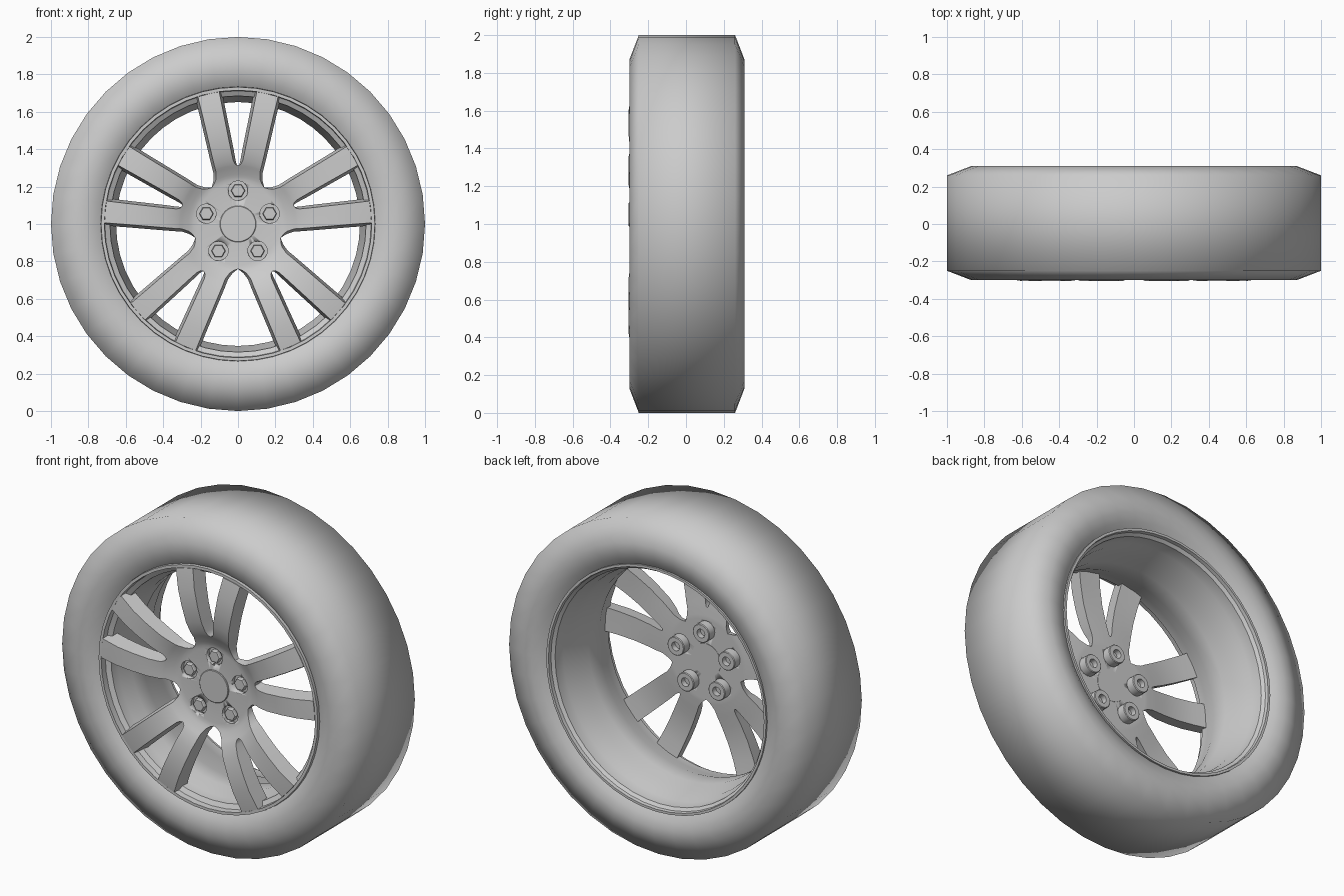
import bpy, bmesh
from math import sin, cos, pi, radians, degrees

cube = bpy.data.objects.get("Cube")
if cube:
    bpy.data.objects.remove(cube)

grey = bpy.data.materials.new("plain_grey")
grey.use_nodes = True
grey.diffuse_color = (0.6, 0.6, 0.6, 1)
grey.node_tree.nodes["Principled BSDF"].inputs["Base Color"].default_value = (0.6, 0.6, 0.6, 1)


def finish(bm, name, angle):
    bmesh.ops.remove_doubles(bm, verts=bm.verts, dist=0.0002)
    bmesh.ops.dissolve_degenerate(bm, edges=bm.edges, dist=0.0001)
    bmesh.ops.recalc_face_normals(bm, faces=bm.faces)
    mesh = bpy.data.meshes.new(name)
    bm.to_mesh(mesh)
    bm.free()
    mesh.materials.append(grey)
    obj = bpy.data.objects.new(name, mesh)
    bpy.context.collection.objects.link(obj)
    bpy.ops.object.select_all(action='DESELECT')
    obj.select_set(True)
    bpy.context.view_layer.objects.active = obj
    bpy.ops.object.shade_smooth_by_angle(angle=radians(angle))
    return obj


def lathe(name, profile, segments, centre=(0, 1), angle=35, closed=False):
    """Spin (radius, y) points round an axis along y."""
    bm = bmesh.new()
    rings = []
    for r, y in profile:
        rings.append([bm.verts.new((centre[0] + r * cos(2 * pi * i / segments), y,
                                    centre[1] + r * sin(2 * pi * i / segments)))
                      for i in range(segments)])
    pairs = list(zip(rings, rings[1:]))
    if closed:
        pairs.append((rings[-1], rings[0]))
    for a, b in pairs:
        for i in range(segments):
            j = (i + 1) % segments
            bm.faces.new((a[i], a[j], b[j], b[i]))
    return finish(bm, name, angle)


# Tyre with rounded sidewalls
lathe("tyre", [(0.73, -0.265), (0.77, -0.29), (0.82, -0.3), (0.87, -0.3), (1.0, -0.25),
               (1.0, 0.26), (0.87, 0.31), (0.82, 0.31), (0.77, 0.295), (0.73, 0.27)],
      40, angle=80)

# Stepped rim barrel with a lip on both edges
lathe("rim", [(0.735, -0.26), (0.732, -0.285), (0.715, -0.285), (0.712, -0.25), (0.685, -0.235),
              (0.68, -0.18), (0.652, -0.1), (0.652, 0.0), (0.675, 0.06), (0.68, 0.15),
              (0.695, 0.18), (0.7, 0.25), (0.717, 0.265), (0.72, 0.285), (0.735, 0.285),
              (0.735, 0.26), (0.71, 0.2), (0.71, -0.2)], 48, closed=True)

# Hub and paired spokes: radius, inner angle, outer angle, front y, back y
HALF = 36
rings = [(0.09, 0, HALF, -0.225, -0.195), (0.22, 0, HALF, -0.225, -0.195),
         (0.24, 0, HALF, -0.228, -0.195), (0.25, 0, 30.3, -0.231, -0.195),
         (0.265, 0, 26.5, -0.237, -0.196), (0.3, 0, 23, -0.255, -0.2),
         (0.312, 0, 22.6, -0.262, -0.201), (0.32, 2.7, 22.4, -0.266, -0.202),
         (0.34, 4.3, 22, -0.275, -0.204), (0.4, 5.5, 20.7, -0.294, -0.212),
         (0.5, 6.7, 19.2, -0.304, -0.218), (0.6, 7.5, 18.2, -0.305, -0.212),
         (0.713, 8.1, 17.5, -0.287, -0.195)]
COLS = 4
bm = bmesh.new()
for pair in range(5):
    for side in (-1, 1):
        front, back = [], []
        for r, lo, hi, yf, yb in rings:
            draft = degrees(0.015 / r)
            lo_b = max(lo * 0.5, lo - draft)
            hi_b = min((hi + HALF) / 2, hi + draft)
            for row, y, a0, a1 in ((front, yf, lo, hi), (back, yb, lo_b, hi_b)):
                angles = [radians(72 * pair + side * (a0 + (a1 - a0) * i / COLS))
                          for i in range(COLS + 1)]
                row.append([bm.verts.new((r * sin(a), y, 1 + r * cos(a))) for a in angles])
        for k in range(len(rings) - 1):
            for grid in (front, back):
                for i in range(COLS):
                    bm.faces.new((grid[k][i], grid[k][i + 1], grid[k + 1][i + 1], grid[k + 1][i]))
            # Window walls, only where the sector is open
            if rings[k + 1][1] > 0:
                bm.faces.new((front[k][0], front[k + 1][0], back[k + 1][0], back[k][0]))
            if rings[k + 1][2] < HALF:
                bm.faces.new((front[k][-1], front[k + 1][-1], back[k + 1][-1], back[k][-1]))
        for k in (0, -1):
            for i in range(COLS):
                bm.faces.new((front[k][i], front[k][i + 1], back[k][i + 1], back[k][i]))
spokes = finish(bm, "hub_and_spokes", 40)

# Centre cap
lathe("centre_cap", [(0, -0.232), (0.094, -0.232), (0.097, -0.229), (0.097, -0.193), (0, -0.193)], 32)

# Five wheel nuts, each in a round recess with a sleeve behind
for n in range(5):
    a = radians(90 + 72 * n)
    c = (0.178 * cos(a), 1 + 0.178 * sin(a))
    cutter = lathe(f"nut_recess_cutter_{n}",
                   [(0, -0.3), (0.052, -0.3), (0.052, -0.15), (0, -0.15)], 24, c)
    cutter.hide_render = True
    cutter.hide_viewport = True
    cut = spokes.modifiers.new(f"recess_{n}", 'BOOLEAN')
    cut.operation = 'DIFFERENCE'
    cut.object = cutter
    lathe(f"nut_sleeve_{n}", [(0, -0.2), (0.056, -0.2), (0.056, -0.146), (0.052, -0.142),
                              (0.026, -0.142), (0.026, -0.175), (0, -0.175)], 24, c)
    lathe(f"nut_{n}", [(0, -0.228), (0.034, -0.228), (0.038, -0.223), (0.038, -0.19), (0, -0.19)],
          6, c, angle=20)
